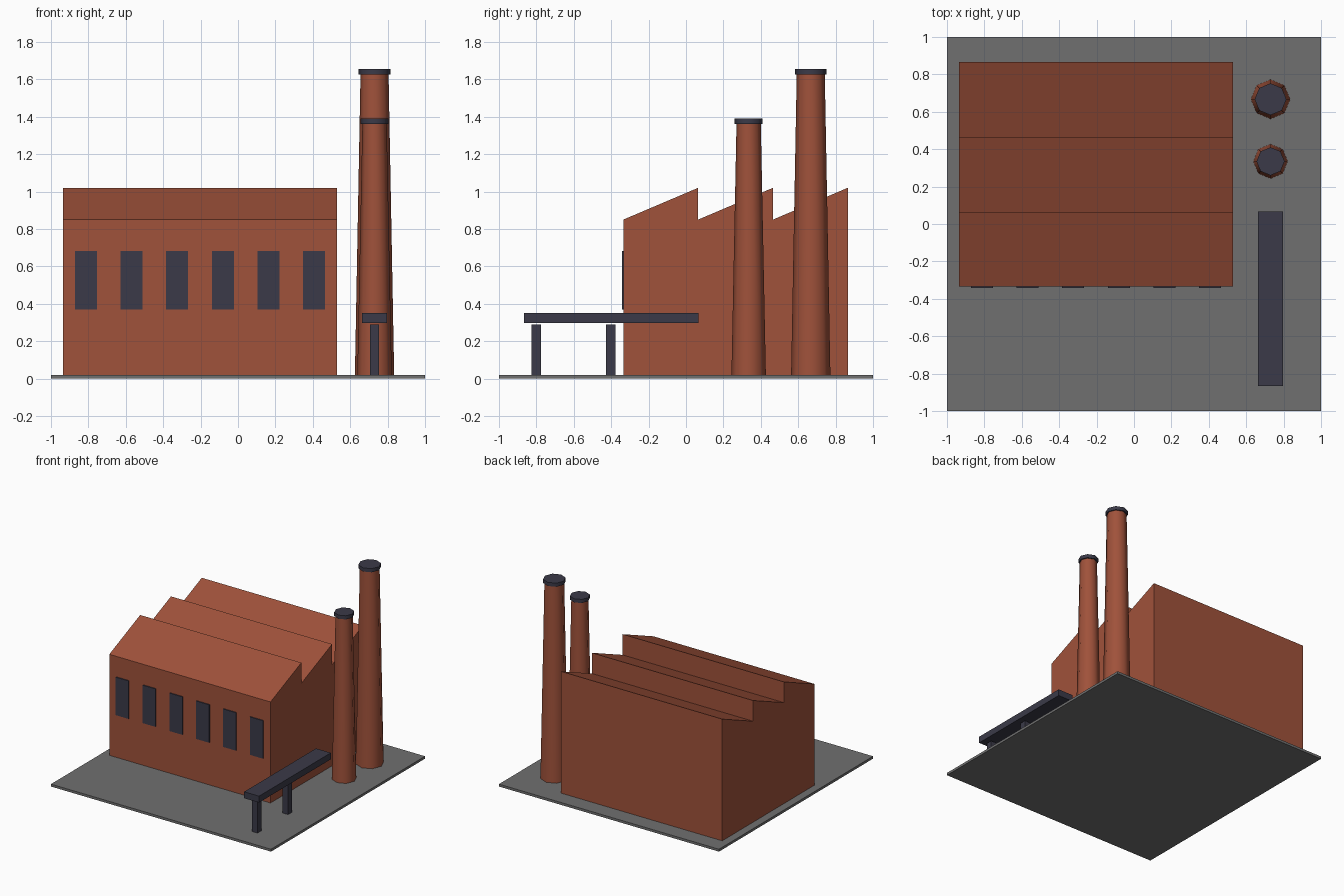
import bpy
import math

cube = bpy.data.objects.get("Cube")
if cube:
    bpy.data.objects.remove(cube, do_unlink=True)


def material(name, color):
    mat = bpy.data.materials.new(name)
    mat.use_nodes = True
    mat.diffuse_color = color
    mat.node_tree.nodes["Principled BSDF"].inputs["Base Color"].default_value = color
    return mat


brick = material("brick_red", (0.35, 0.084, 0.043, 1))
concrete = material("concrete_grey", (0.162, 0.162, 0.162, 1))
steel = material("dark_steel", (0.043, 0.042, 0.065, 1))


def box(name, low, high, mat):
    """Box spanning two opposite corners."""
    center = [(a + b) / 2 for a, b in zip(low, high)]
    bpy.ops.mesh.primitive_cube_add(size=1, location=center)
    obj = bpy.context.object
    obj.name = name
    obj.scale = [b - a for a, b in zip(low, high)]
    bpy.ops.object.transform_apply(location=False, rotation=False, scale=True)
    obj.data.materials.append(mat)
    return obj


def tapered(name, x, y, bottom, top, r1, r2, mat):
    """Eight-sided tapered column with smooth sides and sharp rims."""
    bpy.ops.mesh.primitive_cone_add(vertices=8, radius1=r1, radius2=r2,
                                    depth=top - bottom,
                                    location=(x, y, (bottom + top) / 2))
    obj = bpy.context.object
    obj.name = name
    obj.data.materials.append(mat)
    bpy.ops.object.shade_smooth_by_angle(angle=math.radians(60))


GROUND = 0.02
LEFT, RIGHT, FRONT = -0.935, 0.53, -0.335
EAVE, RIDGE, BAY = 0.85, 1.02, 0.4

# Ground slab
box("ground_slab", (-1, -1, 0), (1, 1, GROUND), concrete)

# Factory hall: sawtooth side profile extruded across the width
profile = [(FRONT, GROUND)]
for i in range(3):
    profile += [(FRONT + i * BAY, EAVE), (FRONT + (i + 1) * BAY, RIDGE)]
profile.append((FRONT + 3 * BAY, GROUND))
n = len(profile)
verts = [(x, y, z) for x in (LEFT, RIGHT) for y, z in profile]
faces = [tuple(range(n))[::-1], tuple(range(n, 2 * n))]
faces += [(i, (i + 1) % n, (i + 1) % n + n, i + n) for i in range(n)]
mesh = bpy.data.meshes.new("factory_hall")
mesh.from_pydata(verts, [], faces)
mesh.materials.append(brick)
hall = bpy.data.objects.new("factory_hall", mesh)
bpy.context.collection.objects.link(hall)
bpy.context.view_layer.update()

# Outward-facing surfaces
bpy.ops.object.select_all(action='DESELECT')
bpy.context.view_layer.objects.active = hall
hall.select_set(True)
bpy.ops.object.mode_set(mode='EDIT')
bpy.ops.mesh.select_all(action='SELECT')
bpy.ops.mesh.normals_make_consistent(inside=False)
bpy.ops.object.mode_set(mode='OBJECT')

# Row of front windows
for i in range(6):
    x = LEFT + BAY * 0.305 + i * 0.244
    box(f"window_{i + 1}", (x - 0.059, FRONT - 0.008, 0.37),
        (x + 0.059, FRONT + 0.001, 0.682), steel)

# Chimneys with rim caps
for label, y, top, r1, r2 in (("short", 0.335, 1.36, 0.092, 0.065),
                              ("tall", 0.667, 1.625, 0.105, 0.075)):
    tapered(f"{label}_chimney", 0.73, y, GROUND, top, r1, r2, brick)
    tapered(f"{label}_chimney_cap", 0.73, y, top, top + 0.03,
            r2 + 0.01, r2 + 0.01, steel)

# Raised conveyor on posts
box("conveyor_beam", (0.662, -0.865, 0.297), (0.797, 0.067, 0.35), steel)
for i, y in enumerate((-0.8, -0.403)):
    box(f"conveyor_post_{i + 1}", (0.705, y - 0.025, GROUND),
        (0.755, y + 0.025, 0.29), steel)
